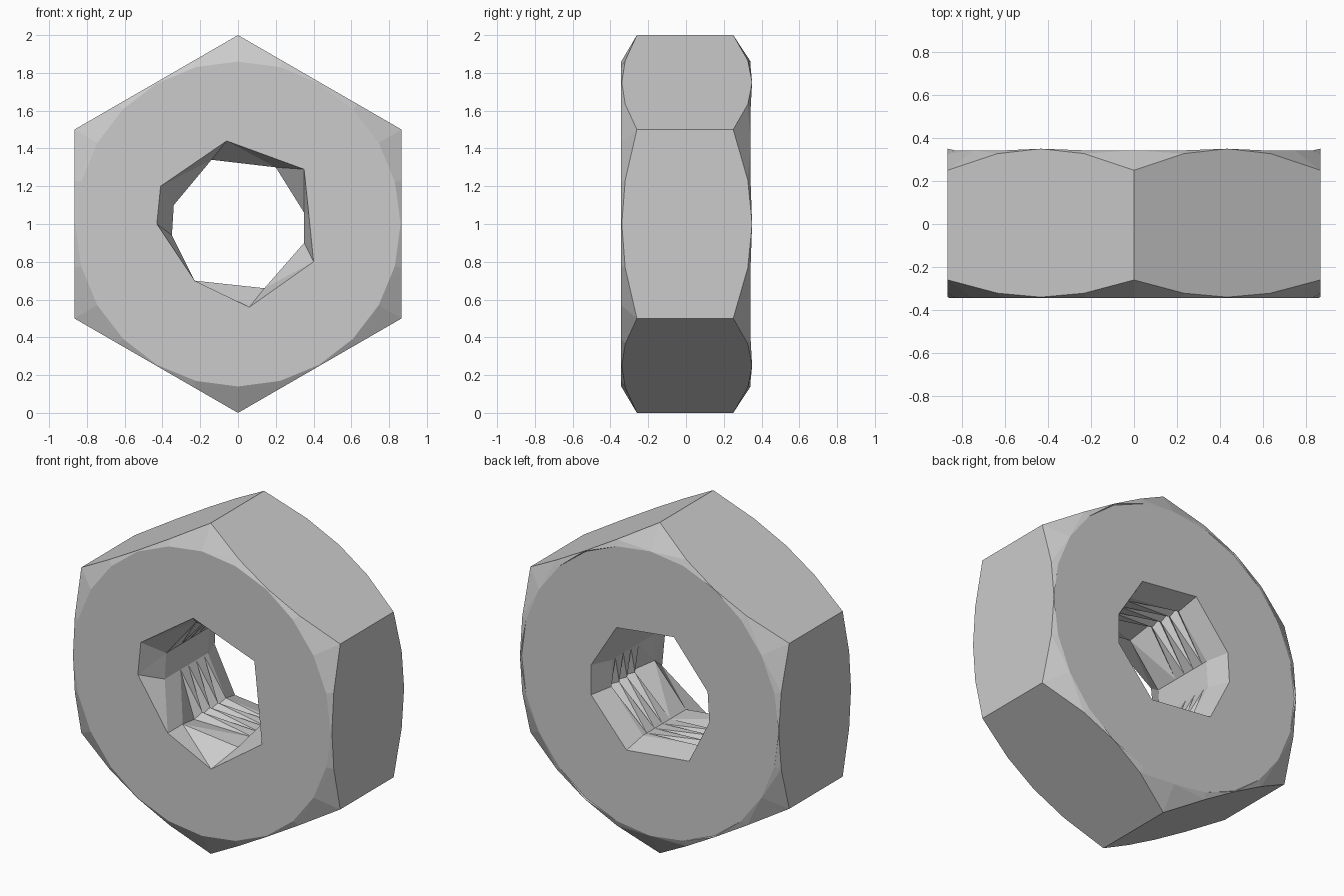
import bpy, bmesh, math

if "Cube" in bpy.data.objects:
    bpy.data.objects.remove(bpy.data.objects["Cube"])

bm = bmesh.new()
N = 24
APOTHEM = math.sqrt(3) / 2


def ring(points, y):
    """Closed loop of vertices from (x, z) points; y is a number or a list."""
    ys = y if isinstance(y, list) else [y] * len(points)
    return [bm.verts.new((p[0], v, p[1] + 1.0)) for p, v in zip(points, ys)]


def skin(a, b):
    n = len(a)
    for i in range(n):
        j = (i + 1) % n
        bm.faces.new((a[i], a[j], b[j], b[i]))


def fill_between(outer, inner):
    edges = []
    for loop in (outer, inner):
        for i, v in enumerate(loop):
            w = loop[(i + 1) % len(loop)]
            edges.append(bm.edges.get((v, w)) or bm.edges.new((v, w)))
    bmesh.ops.triangle_fill(bm, edges=edges, use_beauty=True)


# Hexagonal outline with corners at top and bottom
angles = [math.tau * i / N for i in range(N)]
hex_pts, lift = [], []
for a in angles:
    off = (a + math.pi / 6) % (math.pi / 3) - math.pi / 6
    r = APOTHEM / math.cos(off)
    hex_pts.append((r * math.cos(a), r * math.sin(a)))
    lift.append((r - APOTHEM) / (1 - APOTHEM))
circle = [(0.86 * math.cos(a), 0.86 * math.sin(a)) for a in angles]

# Chamfered rims and the six flats
front_circle = ring(circle, -0.343)
front_rim = ring(hex_pts, [-0.34 + 0.08 * t for t in lift])
back_rim = ring(hex_pts, [0.35 - 0.10 * t for t in lift])
back_circle = ring(circle, 0.342)
skin(front_circle, front_rim)
skin(front_rim, back_rim)
skin(back_rim, back_circle)

# Irregular eight-sided bore, wider at the mouths
mouth = [(-.06, .44), (.35, .29), (.375, .05), (.40, -.20),
         (.06, -.44), (-.23, -.30), (-.43, 0), (-.41, .20)]
bore = [(-.14, .34), (.20, .30), (.35, .06), (.35, -.10),
        (.14, -.34), (-.23, -.30), (-.35, -.06), (-.34, .10)]


def scaled(f, only=range(8)):
    return [(x * f, z * f) if i in only else (x, z)
            for i, (x, z) in enumerate(bore)]


loops = [ring(mouth, -0.343), ring(bore, -0.2)]
# Worn thread grooves on part of the wall
for k in range(4):
    y = -0.05 + 0.075 * k
    loops.append(ring(scaled(1.12, (0, 3, 5)), y))
    loops.append(ring(bore, y + 0.0375))
loops.append(ring(scaled(1.13), 0.342))
for a, b in zip(loops, loops[1:]):
    skin(a, b)

# Front and back faces
fill_between(front_circle, loops[0])
fill_between(back_circle, loops[-1])

bmesh.ops.dissolve_limit(bm, angle_limit=0.002, verts=bm.verts[:], edges=bm.edges[:])
bmesh.ops.triangulate(bm, faces=bm.faces[:])
bmesh.ops.recalc_face_normals(bm, faces=bm.faces[:])
mesh = bpy.data.meshes.new("hex_nut")
bm.to_mesh(mesh)
bm.free()
bpy.context.collection.objects.link(bpy.data.objects.new("hex_nut", mesh))
